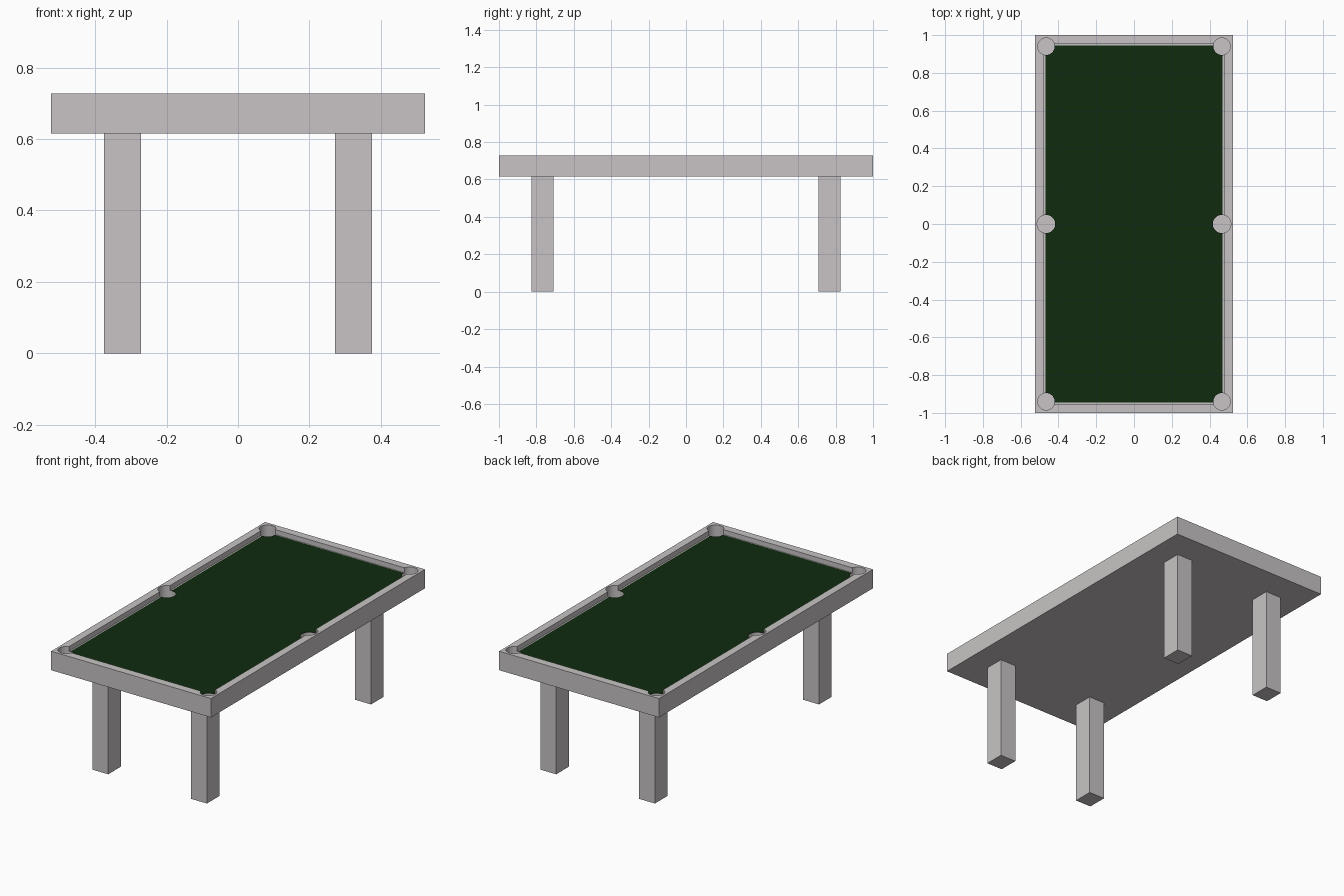
import bpy

if "Cube" in bpy.data.objects:
    bpy.data.objects.remove(bpy.data.objects["Cube"])

def material(name, rgb):
    m = bpy.data.materials.new(name)
    m.diffuse_color = (*rgb, 1)
    m.use_nodes = True
    m.node_tree.nodes["Principled BSDF"].inputs["Base Color"].default_value = m.diffuse_color
    return m

GREY = material("pale grey", (0.58, 0.55, 0.555))
GREEN = material("dark green felt", (0.005, 0.024, 0.0045))
TOP, BED, BASE = 0.727, 0.70, 0.615
POCKETS = [(sx * 0.465, y, r) for sx in (-1, 1)
           for y, r in ((-0.94, 0.045), (0, 0.048), (0.94, 0.045))]

def box(name, lo, hi, mat):
    bpy.ops.mesh.primitive_cube_add(size=1, location=[(a + b) / 2 for a, b in zip(lo, hi)])
    o = bpy.context.object
    o.name = name
    o.scale = [b - a for a, b in zip(lo, hi)]
    bpy.ops.object.transform_apply(location=True, rotation=False, scale=True)
    o.data.materials.append(mat)
    return o

def cut(target, cutter):
    m = target.modifiers.new("cut", 'BOOLEAN')
    m.operation, m.solver, m.object = 'DIFFERENCE', 'EXACT', cutter
    bpy.context.view_layer.objects.active = target
    bpy.ops.object.modifier_apply(modifier=m.name)

# table body with a sunken bed, and the felt lying on it
body = box("table_body", (-0.523, -1, BASE), (0.523, 1, TOP), GREY)
felt = box("felt", (-0.468, -0.944, BED - 0.003), (0.468, 0.944, BED), GREEN)
recess = box("recess_cutter", (-0.478, -0.953, BED - 0.002), (0.478, 0.953, 0.8), GREY)
cut(body, recess)
bpy.data.objects.remove(recess)

# six round pockets cut through rail and felt
for x, y, r in POCKETS:
    bpy.ops.mesh.primitive_cylinder_add(vertices=32, radius=r, depth=0.2,
                                        location=(x, y, 0.637 + 0.1))
    c = bpy.context.object
    c.data.materials.append(GREY)
    cut(body, c)
    cut(felt, c)
    bpy.data.objects.remove(c)

# pocket walls shade smooth, everything else stays flat
for o in (body,):
    bpy.ops.object.select_all(action='DESELECT')
    o.select_set(True)
    bpy.context.view_layer.objects.active = o
    bpy.ops.object.shade_smooth_by_angle()

# four square legs
for sx, side in ((-1, "left"), (1, "right")):
    for sy, end in ((-1, "front"), (1, "back")):
        x, y = sx * 0.323, sy * 0.767
        box(f"{end}_{side}_leg", (x - 0.052, y - 0.059, 0),
            (x + 0.052, y + 0.059, BASE), GREY)
